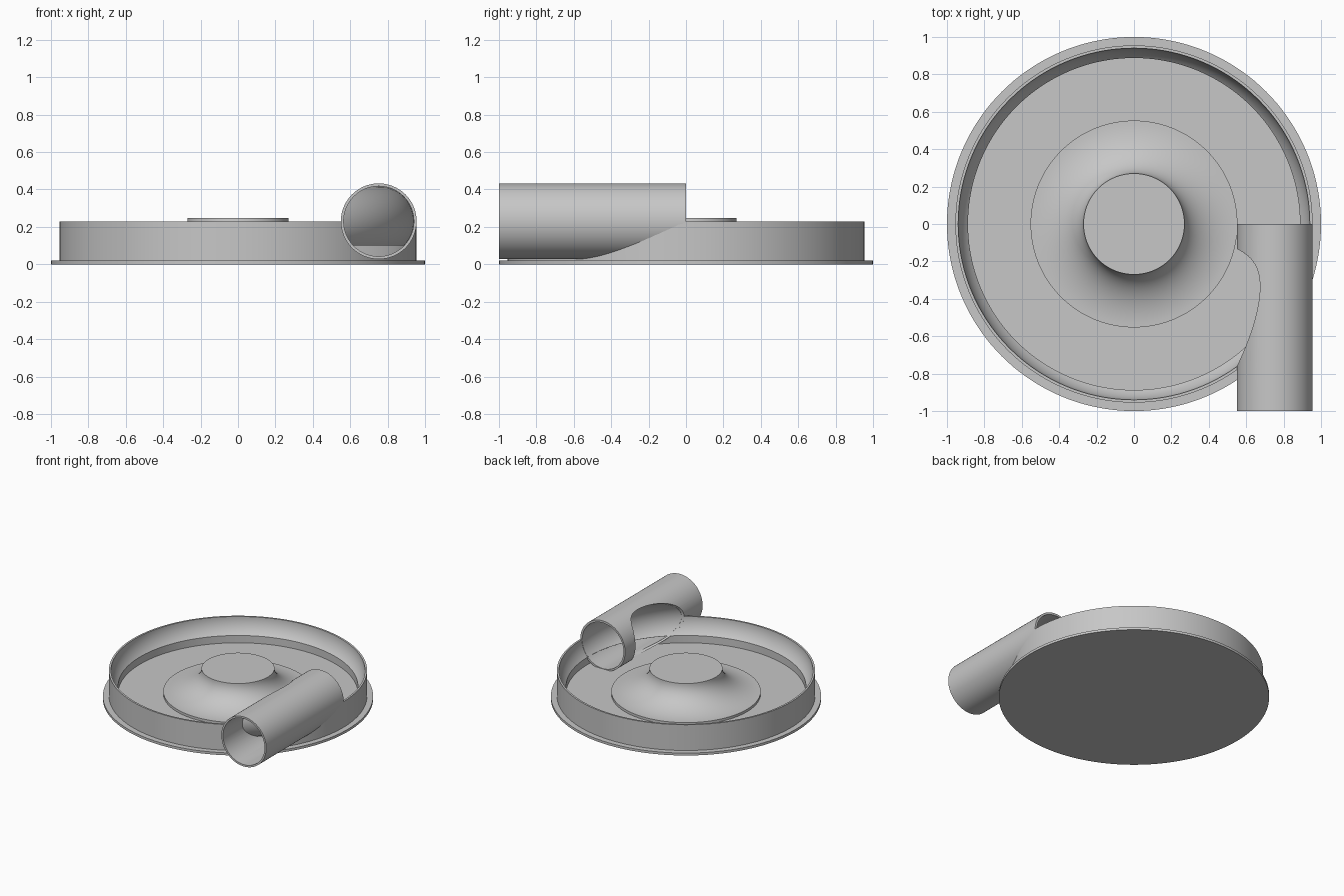
import bpy, bmesh, math
from mathutils import Matrix, Vector

old = bpy.data.objects.get("Cube")
if old:
    bpy.data.objects.remove(old, do_unlink=True)

grey = bpy.data.materials.new("plain_grey")
grey.use_nodes = True
colour = (0.57, 0.57, 0.57, 1)
grey.diffuse_color = colour
grey.node_tree.nodes["Principled BSDF"].inputs["Base Color"].default_value = colour

PIPE_X, AXIS_Z, PIPE_R, BORE_R = 0.7525, 0.23, 0.2025, 0.1875
FLOOR_Z, LEDGE_Z = 0.04, 0.1
HUB_R, HUB_Z, SKIRT_R, SKIRT_Z = 0.27, 0.247, 0.553, 0.06


def arc(cx, cz, rx, rz, start, end, n):
    """Points on an ellipse arc, angles in degrees."""
    angles = [math.radians(start + (end - start) * i / n) for i in range(n + 1)]
    return [(cx + rx * math.cos(a), cz + rz * math.sin(a)) for a in angles]


def chamber_arc(radius, start, end, n):
    return arc(PIPE_X, AXIS_Z, radius, radius, start, end, n)


def revolve(name, profile, closed):
    """Spin an (r, z) profile around the z axis."""
    bm = bmesh.new()
    verts = [bm.verts.new((r, 0, z)) for r, z in profile]
    edges = [bm.edges.new(pair) for pair in zip(verts, verts[1:])]
    if closed:
        edges.append(bm.edges.new((verts[-1], verts[0])))
    bmesh.ops.spin(bm, geom=verts + edges, cent=(0, 0, 0), axis=(0, 0, 1),
                   angle=math.tau, steps=144, use_merge=True)
    bmesh.ops.remove_doubles(bm, verts=bm.verts, dist=1e-5)
    return finish(name, bm)


def finish(name, bm):
    bmesh.ops.recalc_face_normals(bm, faces=bm.faces)
    mesh = bpy.data.meshes.new(name)
    bm.to_mesh(mesh)
    bm.free()
    mesh.materials.append(grey)
    obj = bpy.data.objects.new(name, mesh)
    bpy.context.collection.objects.link(obj)
    return obj


def rod(name, radius, y0, y1):
    """Solid cylinder along y on the pipe axis."""
    bm = bmesh.new()
    place = Matrix.Translation(Vector((PIPE_X, (y0 + y1) / 2, AXIS_Z)))
    bmesh.ops.create_cone(bm, cap_ends=True, segments=96, radius1=radius,
                          radius2=radius, depth=y1 - y0,
                          matrix=place @ Matrix.Rotation(math.pi / 2, 4, "X"))
    return finish(name, bm)


def combine(target, cutter, operation="DIFFERENCE"):
    mod = target.modifiers.new("cut", "BOOLEAN")
    mod.operation, mod.solver, mod.object = operation, "EXACT", cutter
    activate(target)
    bpy.ops.object.modifier_apply(modifier=mod.name)
    bpy.data.objects.remove(cutter, do_unlink=True)


def activate(obj):
    bpy.ops.object.select_all(action="DESELECT")
    obj.select_set(True)
    bpy.context.view_layer.objects.active = obj


# Casing: flange, wall with rounded inside and low step, floor and flared hub
ledge_angle = math.degrees(math.asin((LEDGE_Z - AXIS_Z) / BORE_R))
profile = [(0, 0), (1, 0), (1, 0.02), (0.955, 0.02), (0.955, AXIS_Z)]
profile += chamber_arc(BORE_R, 0, ledge_angle, 12)
profile += [(profile[-1][0], FLOOR_Z), (SKIRT_R, FLOOR_Z)]
profile += arc(SKIRT_R, HUB_Z, SKIRT_R - HUB_R, HUB_Z - SKIRT_Z, 270, 180, 20)
profile += [(0, HUB_Z)]
casing = revolve("casing", profile, False)

# Channel where the outlet passes through the wall
combine(casing, rod("channel_cutter", BORE_R + 0.001, -1.2, 0))

# Outlet pipe, hollow, opened by the ring-shaped flow chamber
pipe = rod("outlet_pipe", PIPE_R, -1, 0)
combine(pipe, rod("bore_cutter", BORE_R, -1.2, 0.2))
ring = chamber_arc(BORE_R - 0.001, 0, 360, 64)[:-1]
combine(pipe, revolve("chamber_cutter", ring, True))

# Thin curved chamber wall crossing the inside of the pipe
wall = chamber_arc(BORE_R - 0.002, ledge_angle, 110, 32)
wall += chamber_arc(BORE_R + 0.001, 110, ledge_angle, 32)
chamber_wall = revolve("chamber_wall", wall, True)
combine(chamber_wall, rod("wall_trimmer", BORE_R + 0.0005, -0.99, 0), "INTERSECT")

for part in (casing, pipe, chamber_wall):
    activate(part)
    bpy.ops.object.shade_smooth_by_angle(angle=math.radians(30))
